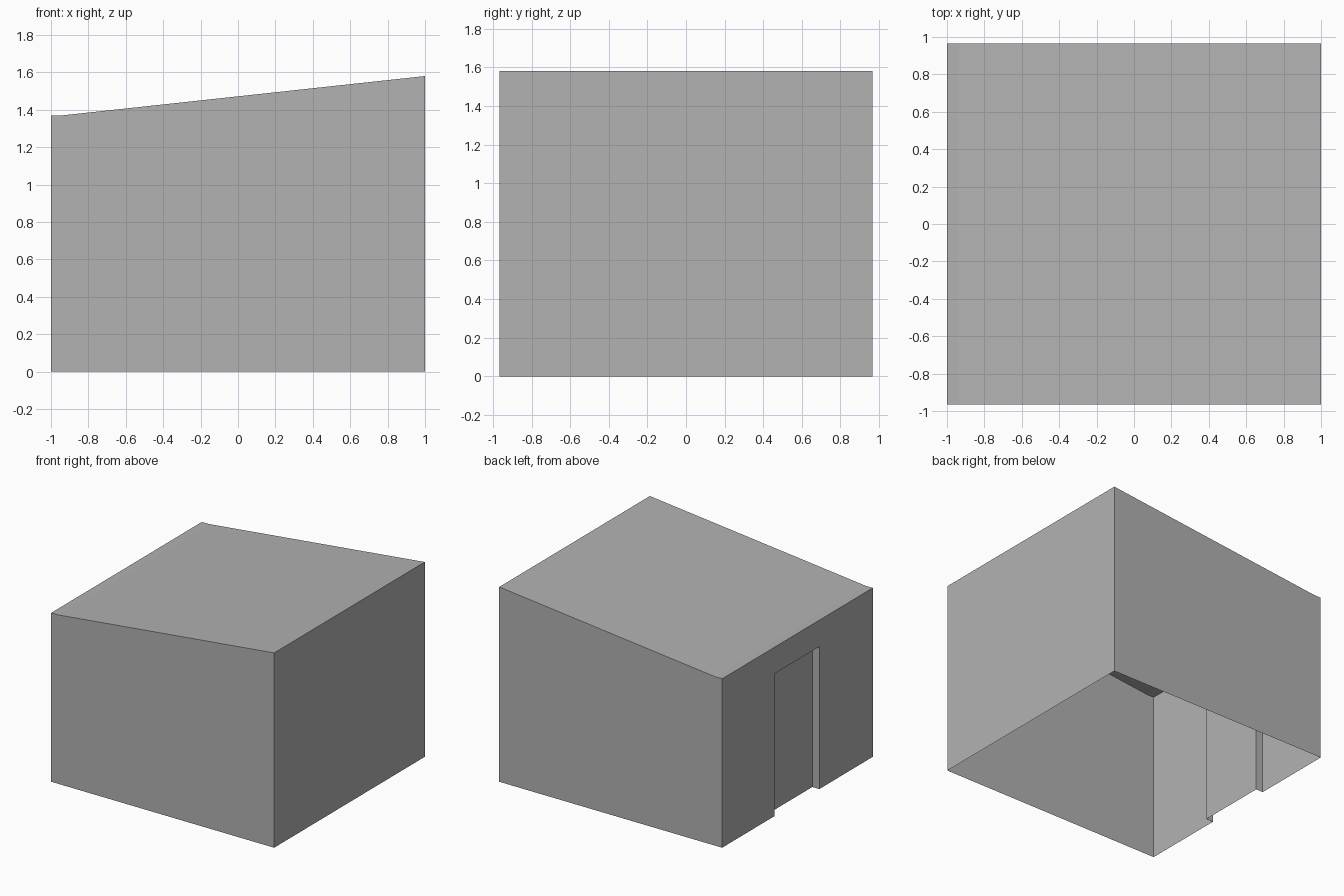
import bpy

if "Cube" in bpy.data.objects:
    bpy.data.objects.remove(bpy.data.objects["Cube"], do_unlink=True)

# Overall sizes
X, Y = 1.0, 0.965
LOW, HIGH = 1.37, 1.58
DEPTH = 0.063                                  # doorway recess and flat eave strip
DOOR_A, DOOR_B, DOOR_H = -0.28, 0.295, 1.155
INNER = -X + DEPTH

grey = bpy.data.materials.new("plain grey")
grey.use_nodes = True
colour = (0.447, 0.447, 0.447, 1)
grey.diffuse_color = colour
grey.node_tree.nodes["Principled BSDF"].inputs["Base Color"].default_value = colour


def make_part(name, faces):
    """Build one flat-shaded object from faces given as corner points."""
    points = []
    for face in faces:
        points += [p for p in face if p not in points]
    mesh = bpy.data.meshes.new(name)
    mesh.from_pydata(points, [], [[points.index(p) for p in f] for f in faces])
    mesh.materials.append(grey)
    obj = bpy.data.objects.new(name, mesh)
    bpy.context.collection.objects.link(obj)
    return obj


def strips(start, end):
    """Quads joining two matching outlines."""
    return [(start[i], end[i], end[i + 1], start[i + 1])
            for i in range(len(start) - 1)]


# Side outline: flat eave strip, sloping roof, tall wall
outline = [(-X, LOW), (INNER, LOW), (X, HIGH), (X, 0)]
front = [(x, -Y, z) for x, z in outline]
back = [(x, Y, z) for x, z in outline]
roof_strips = strips(back, front)
make_part("roof", roof_strips[:2])
make_part("tall_wall", roof_strips[2:])

# Side walls, with the floor left open
make_part("front_wall", [[(-X, -Y, 0)] + front[::-1][:1] + front[::-1][1:]])
make_part("back_wall", [back + [(-X, Y, 0)]])

# Low wall around the door opening
opening = [(DOOR_A, 0), (DOOR_A, DOOR_H), (DOOR_B, DOOR_H), (DOOR_B, 0)]
outer = [(-X, y, z) for y, z in opening]
inner = [(INNER, y, z) for y, z in opening]
make_part("low_wall", [
    [(-X, -Y, 0), (-X, -Y, LOW), (-X, DOOR_A, LOW), outer[1], outer[0]],
    [(-X, DOOR_A, LOW), (-X, DOOR_B, LOW), outer[2], outer[1]],
    [outer[3], outer[2], (-X, DOOR_B, LOW), (-X, Y, LOW), (-X, Y, 0)],
])
for part in ("low_wall",):
    mesh = bpy.data.objects[part].data
    for polygon in mesh.polygons:
        if polygon.normal.x > 0:
            polygon.flip()

# Recessed doorway: jambs and lintel, then the closed door
make_part("door_frame", strips(outer, inner))
make_part("door", [inner[::-1]])

# Turn outer faces outwards
outward = {"roof": (2, 1), "tall_wall": (0, 1), "front_wall": (1, -1),
           "back_wall": (1, 1), "door": (0, -1)}
for name, (axis, sign) in outward.items():
    for polygon in bpy.data.objects[name].data.polygons:
        if polygon.normal[axis] * sign < 0:
            polygon.flip()
# Frame faces look into the opening
for polygon in bpy.data.objects["door_frame"].data.polygons:
    c = polygon.center
    toward = polygon.normal.y * ((DOOR_A + DOOR_B) / 2 - c.y) + polygon.normal.z * (DOOR_H / 2 - c.z)
    if toward < 0:
        polygon.flip()
